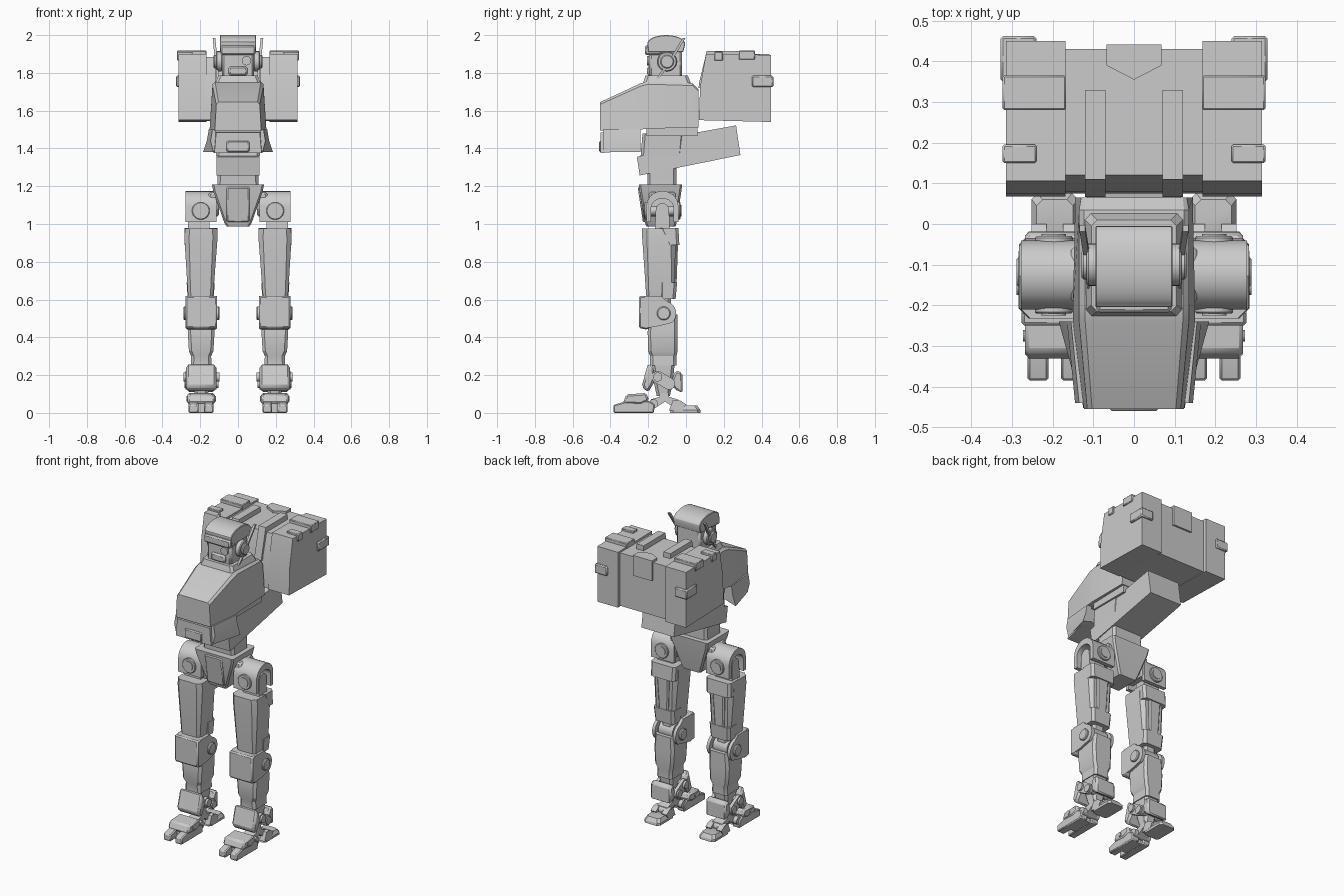
import bpy, bmesh
from math import sin, cos, pi, radians
from mathutils import Matrix, Vector


def finish(name, bm, mirror=False, bevel=0):
    bmesh.ops.recalc_face_normals(bm, faces=bm.faces)
    me = bpy.data.meshes.new(name)
    bm.to_mesh(me)
    bm.free()
    ob = bpy.data.objects.new(name, me)
    bpy.context.collection.objects.link(ob)
    if bevel:
        b = ob.modifiers.new("bevel", 'BEVEL')
        b.width, b.segments, b.limit_method = bevel, 1, 'ANGLE'
    if mirror:
        ob.modifiers.new("mirror", 'MIRROR').use_mirror_merge = False
    return ob


def loft(name, rings, mirror=False, bevel=0):
    """Skin equal-length point rings and cap both ends."""
    bm = bmesh.new()
    vs = [[bm.verts.new(p) for p in r] for r in rings]
    n = len(vs[0])
    for a, b in zip(vs, vs[1:]):
        for i in range(n):
            bm.faces.new((a[i], a[(i + 1) % n], b[(i + 1) % n], b[i]))
    bm.faces.new(vs[0])
    bm.faces.new(vs[-1])
    return finish(name, bm, mirror, bevel)


def prism(name, pts, x0, x1, mirror=False, bevel=0):
    """Side (y, z) profile extruded along x."""
    return loft(name, [[(x, y, z) for y, z in pts] for x in (x0, x1)], mirror, bevel)


def box(name, x0, x1, y0, y1, z0, z1, mirror=False, bevel=0):
    return prism(name, [(y0, z0), (y1, z0), (y1, z1), (y0, z1)], x0, x1, mirror, bevel)


def zring(z, x0, x1, y0, y1, c=0.015):
    """Chamfered rectangle at height z."""
    return [(x0 + c, y0, z), (x1 - c, y0, z), (x1, y0 + c, z), (x1, y1 - c, z),
            (x1 - c, y1, z), (x0 + c, y1, z), (x0, y1 - c, z), (x0, y0 + c, z)]


def yring(y, wt, wb, z0, z1, c=0.0):
    """Trapezoid with a chamfered top, at depth y."""
    return [(-wb, y, z0), (wb, y, z0), (wt, y, z1 - c), (wt - c, y, z1),
            (c - wt, y, z1), (-wt, y, z1 - c)]


def cyl(name, c, r, depth, axis='X', mirror=False, bevel=0):
    bm = bmesh.new()
    bmesh.ops.create_cone(bm, cap_ends=True, segments=28, radius1=r, radius2=r, depth=depth)
    rot = Matrix.Rotation(pi / 2, 4, 'Y' if axis == 'X' else 'X')
    bmesh.ops.transform(bm, matrix=Matrix.Translation(c) @ rot, verts=bm.verts)
    return finish(name, bm, mirror, bevel)


def arc(cy, cz, ry, rz, a0, a1, n=10):
    return [(cy + ry * cos(radians(a0 + (a1 - a0) * i / n)),
             cz + rz * sin(radians(a0 + (a1 - a0) * i / n))) for i in range(n + 1)]


# Head: face block, curved helmet, brim, collar, ears and antennae
box("face", -.085, .085, -.195, -.02, 1.77, 1.93, bevel=.012)
prism("helmet", [(-.015, 1.91), (-.20, 1.91), (-.205, 1.96)]
      + arc(-.105, 1.955, .1, .045, 170, 10, 12) + [(-.005, 1.95)], -.095, .095, bevel=.01)
box("helmet_brim", -.092, .092, -.218, -.13, 1.895, 1.945, bevel=.008)
box("jaw_guard", -.05, .05, -.207, -.18, 1.785, 1.835, bevel=.01)
cyl("eye_lens", (.045, -.196, 1.865), .025, .02, 'Y')
loft("neck_collar", [zring(1.735, -.125, .125, -.23, .03), zring(1.785, -.105, .105, -.215, .01)])
cyl("ear_disc", (.1, -.1, 1.86), .052, .034, mirror=True, bevel=.005)
cyl("ear_cap", (.115, -.1, 1.86), .036, .028, mirror=True, bevel=.005)
loft("antenna", [[(x, y - .008, z), (x + .014, y - .008, z), (x + .014, y + .008, z), (x, y + .008, z)]
                 for x, y, z in ((.1, -.15, 1.77), (.108, -.085, 1.86), (.12, -.01, 1.985))], True)

# Chest and the plates below it
loft("chest", [yring(.065, .13, .145, 1.51, 1.715, .01), yring(.035, .135, .145, 1.51, 1.745, .012),
               yring(-.2, .135, .15, 1.505, 1.755, .015), yring(-.24, .135, .15, 1.5, 1.745, .015),
               yring(-.455, .115, .123, 1.495, 1.645, .012)])
box("chest_underside", -.13, .13, -.21, .06, 1.465, 1.515)
loft("front_skirt", [yring(-.245, .14, .15, 1.4, 1.49), yring(-.35, .13, .14, 1.385, 1.488),
                     yring(-.452, .115, .125, 1.375, 1.485)])
box("skirt_panel", -.06, .06, -.46, -.43, 1.38, 1.44, bevel=.006)
loft("side_skirt", [[(.12, y, 1.5), (.135 + d * .02, y, 1.5), (.145 + d * .02, y, 1.44),
                     (.13 + d * .055, y, 1.38), (.12, y, 1.4)]
                    for y, d in ((-.24, 1), (-.44, 0))], True)

# Waist: rearward sloping beam and column
prism("waist_beam", [(-.26, 1.355), (-.2, 1.37), (-.09, 1.455), (-.05, 1.465), (.265, 1.522),
                     (.288, 1.365), (-.245, 1.257)], -.115, .115)
loft("abdomen", [zring(1.36, -.115, .115, -.24, -.02), zring(1.48, -.12, .12, -.23, -.01)])
loft("waist_column", [zring(1.18, -.11, .11, -.205, -.05), zring(1.26, -.108, .108, -.205, -.05),
                      zring(1.34, -.112, .112, -.22, -.05)])
loft("pelvis", [zring(.988, -.06, .06, -.21, -.055, .01), zring(1.005, -.072, .072, -.217, -.05, .01),
                zring(1.17, -.13, .13, -.245, -.025, .01), zring(1.21, -.138, .138, -.25, -.02, .01)])
prism("pelvis_front_plate", [(-.20, 1.01), (-.228, 1.01), (-.256, 1.195), (-.22, 1.195)], -.06, .06, bevel=.006)

# Backpack: core, two side pods and surface details
prism("pack_core", [(.075, 1.55), (.43, 1.545), (.43, 1.885), (.12, 1.885), (.08, 1.74)], -.175, .175)
prism("pack_pod", [(.068, 1.55), (.45, 1.54), (.45, 1.895), (.106, 1.9), (.075, 1.73)], .168, .315, True)
prism("pack_pod_band", [(.28, 1.87), (.365, 1.87), (.365, 1.918), (.28, 1.918)], .167, .323, True, .004)
prism("pack_rail", [(.066, 1.72), (.11, 1.72), (.33, 1.86), (.33, 1.917), (.11, 1.917), (.07, 1.75)],
      .07, .12, True)
box("pack_top_clip", .24, .323, .15, .195, 1.865, 1.912, True, .004)
box("pack_rear_clip", .24, .328, .35, .462, 1.725, 1.785, True, .006)
loft("pack_hatch_top", [[(-.068, .44, z), (.068, .44, z), (.068, .39, z), (0, .355, z), (-.068, .39, z)]
                        for z in (1.87, 1.9)])
box("pack_hatch_rear", -.068, .068, .41, .442, 1.77, 1.9)

# Hips: open arch housing, inner lug, pivot bosses
prism("hip_arch", [(-.21, 1.01)] + arc(-.125, 1.095, .085, .08, 180, 0) + [(-.04, 1.01), (-.065, 1.01)]
      + arc(-.125, 1.085, .06, .05, 0, 180) + [(-.185, 1.01)], .115, .278, True)
prism("hip_lug", [(-.165, .96)] + arc(-.125, 1.075, .035, .035, 180, 0) + [(-.085, .96)], .15, .265, True)
box("hip_bracket", .1, .155, -.195, -.055, 1.04, 1.17, True, .01)
for y, tag in ((-.205, "front"), (-.045, "rear")):
    cyl("hip_boss_" + tag, (.197, y, 1.07), .047, .03, 'Y', True, .004)
    cyl("hip_bolt_" + tag, (.197, y, 1.07), .03, .04, 'Y', True)
cyl("hip_axle", (.197, -.125, 1.07), .025, .16, 'Y', True)

# Thighs
loft("thigh", [zring(.615, .133, .262, -.21, -.065), zring(.64, .13, .266, -.212, -.06),
               zring(.93, .108, .284, -.232, -.055, .025), zring(.975, .11, .28, -.232, -.05, .025)], True)
loft("thigh_rear_cap", [zring(.89, .112, .283, -.10, -.035), zring(.98, .108, .283, -.14, -.04)], True)
loft("thigh_rear_band", [zring(.602, .128, .266, -.14, -.055), zring(.69, .124, .272, -.14, -.047)], True)
loft("thigh_rear_panel", [zring(.68, .165, .23, -.1, -.05, .008), zring(.9, .155, .24, -.1, -.042, .008)], True)

# Knees
prism("knee_guard", [(-.25, .45), (-.205, .44), (-.17, .47), (-.165, .6), (-.18, .62), (-.25, .62)],
      .11, .277, True, .008)
cheek = [(-.22, .45), (-.165, .455)] + arc(-.118, .527, .066, .066, -50, 75) + [(-.13, .618), (-.22, .618)]
for x, tag in ((.11, "inner"), (.257, "outer")):
    prism("knee_cheek_" + tag, cheek, x, x + .02, True)
cyl("knee_disc", (.1935, -.118, .527), .036, .192, mirror=True, bevel=.005)
cyl("knee_joint", (.1935, -.118, .535), .052, .1, mirror=True)
loft("knee_link", [zring(.5, .155, .235, -.16, -.08), zring(.63, .155, .235, -.17, -.08)], True)

# Shins
loft("shin", [zring(.25, .14, .25, -.19, -.05), zring(.3, .142, .248, -.19, -.05),
              zring(.328, .13, .26, -.2, -.045), zring(.43, .124, .266, -.203, -.045),
              zring(.52, .128, .257, -.19, -.045)], True)

# Ankles: front and rear guards, side links, pivots
prism("ankle_guard_front", [(-.2, .265), (-.165, .22), (-.17, .16), (-.2, .108), (-.235, .14)],
      .115, .275, True, .012)
prism("ankle_guard_rear", [(-.055, .225), (-.02, .212), (-.018, .105), (-.06, .125), (-.08, .16)],
      .125, .268, True, .01)
link = arc(-.15, .19, .032, .032, 60, 240) + arc(-.09, .155, .032, .032, 240, 420)
for x, tag in ((.113, "inner"), (.257, "outer")):
    prism("ankle_link_" + tag, link, x, x + .02, True)
cyl("ankle_pivot_front", (.194, -.15, .19), .024, .19, mirror=True)
cyl("ankle_pivot_rear", (.194, -.09, .155), .024, .18, mirror=True)
loft("ankle_core", [zring(.09, .16, .228, -.155, -.085), zring(.16, .15, .238, -.17, -.07),
                    zring(.26, .145, .245, -.18, -.06)], True)

# Feet: A-shaped link, forked toe, armour, heel
prism("foot_link", [(-.195, .04), (-.185, .072), (-.14, .085), (-.13, .13), (-.1, .13), (-.09, .085),
                    (-.04, .07), (-.03, .04), (-.06, .025), (-.11, .06), (-.165, .025)], .16, .23, True)
cyl("toe_pivot", (.195, -.172, .048), .024, .12, mirror=True)
cyl("heel_pivot", (.195, -.05, .045), .024, .11, mirror=True)
toe = [(-.385, 0), (-.17, 0), (-.165, .045), (-.2, .065), (-.32, .06), (-.385, .042)]
for a, b, tag in ((.13, .18, "inner"), (.21, .262, "outer")):
    prism("toe_" + tag, toe, a, b, True, .006)
box("toe_bridge", .17, .22, -.32, -.185, .003, .055, True)
prism("toe_armour", [(-.335, .05), (-.315, .098), (-.21, .105), (-.195, .065), (-.24, .045)],
      .122, .268, True, .01)
cyl("toe_armour_bolt", (.195, -.275, .075), .014, .155, mirror=True)
for a, b, tag in ((.138, .175, "inner"), (.215, .252, "outer")):
    prism("heel_lug_" + tag, [(-.09, .012), (-.02, .012), (0, .045), (-.03, .065), (-.07, .065)], a, b, True)
loft("heel", [zring(0, .14, .25, -.085, .078), zring(.015, .138, .252, -.08, .076),
              zring(.038, .15, .24, -.02, .06)], True)

# Smooth the round parts, keep hard edges
bpy.ops.object.select_all(action='SELECT')
bpy.context.view_layer.objects.active = bpy.context.selected_objects[0]
bpy.ops.object.shade_smooth_by_angle(angle=radians(25))
